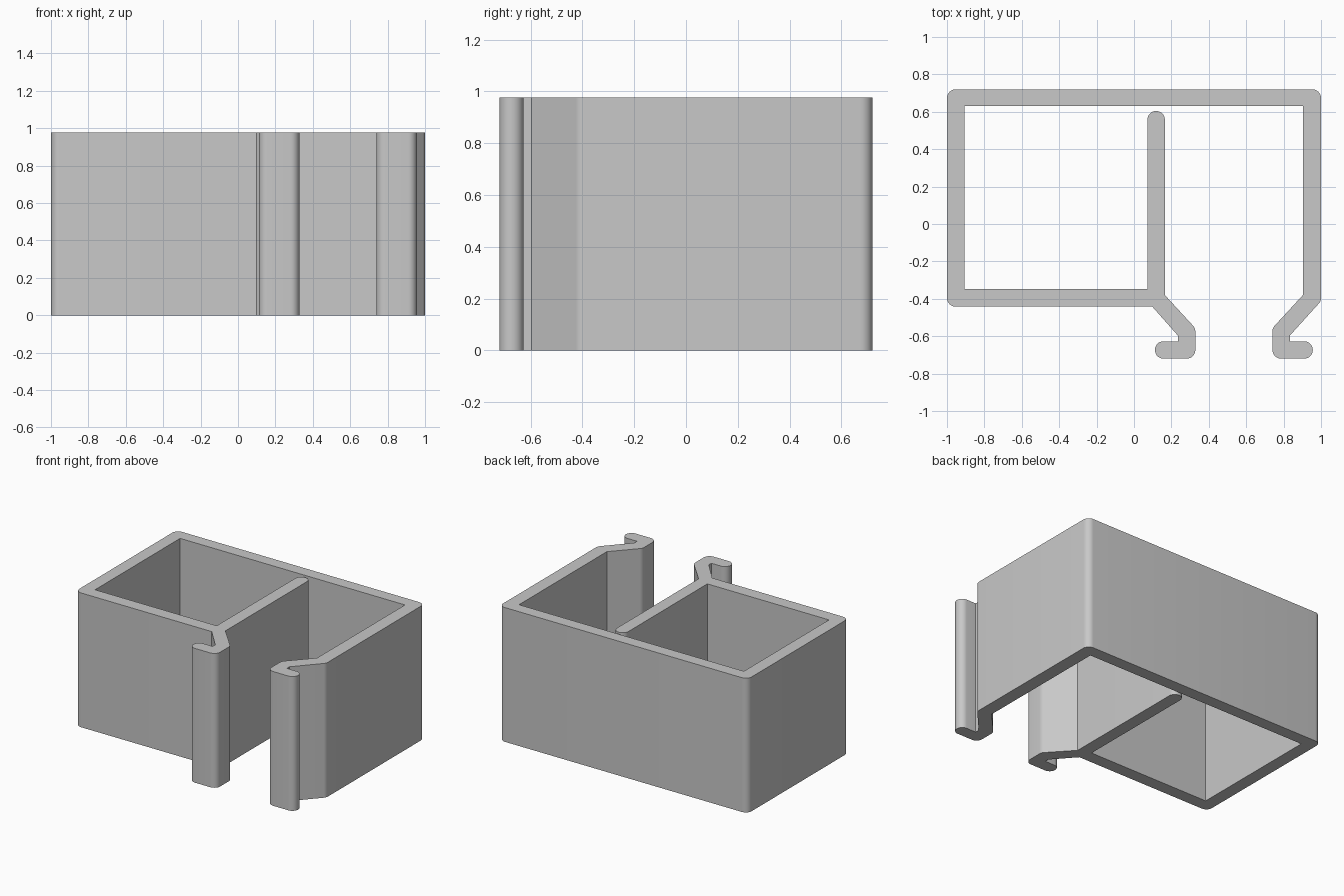
import bpy, bmesh, math
from mathutils import Vector

cube = bpy.data.objects.get("Cube")
if cube:
    bpy.data.objects.remove(cube, do_unlink=True)

HEIGHT = 0.977
R = 0.047     # outer corner radius
TIP = 0.046   # half wall thickness, for rounded wall ends

grey = bpy.data.materials.new("light_grey_plastic")
grey.use_nodes = True
colour = (0.58, 0.58, 0.58, 1)
grey.diffuse_color = colour
grey.node_tree.nodes["Principled BSDF"].inputs["Base Color"].default_value = colour


def fillet(prev, corner, nxt, radius, steps=8):
    """Points of an arc that rounds one corner of the outline."""
    a, b = (prev - corner).normalized(), (nxt - corner).normalized()
    half = a.angle(b) / 2
    centre = corner + (a + b).normalized() * (radius / math.sin(half))
    trim = radius / math.tan(half)
    start = (corner + a * trim - centre).normalized()
    end = (corner + b * trim - centre).normalized()
    return [centre + start.slerp(end, i / steps) * radius
            for i in range(steps + 1)]


def rounded(outline):
    pts = []
    for i, (x, y, r) in enumerate(outline):
        corner = Vector((x, y))
        if r:
            prev = Vector(outline[i - 1][:2])
            nxt = Vector(outline[(i + 1) % len(outline)][:2])
            pts += fillet(prev, corner, nxt, r)
        else:
            pts.append(corner)
    return pts


# Hooked clip leg: inner bend, hook and outer bend, on the divider side
MID = 0.534   # mirror line between the two legs
leg = [(0.235, -0.597, 0), (0.235, -0.627, 0),
       (0.112, -0.627, TIP), (0.112, -0.72, TIP),
       (0.328, -0.72, R), (0.328, -0.557, R), (0.165, -0.38, 0)]
mirrored_leg = [(2 * MID - x, y, r) for x, y, r in reversed(leg)]

# Whole wall section, walked counter-clockwise from the back left corner
outline = [(-1, 0.72, R), (-1, -0.442, R), (0.098, -0.442, 0)]
outline += leg
outline += [(0.165, 0.604, TIP), (0.072, 0.604, TIP), (0.072, -0.348, 0),
            (-0.907, -0.348, 0), (-0.907, 0.63, 0), (0.903, 0.63, 0)]
outline += mirrored_leg
outline += [(1, -0.412, R), (1, 0.72, R)]

# Extrude the section into the clip
bm = bmesh.new()
base = bm.faces.new([bm.verts.new((p.x, p.y, 0)) for p in rounded(outline)])
top = bmesh.ops.extrude_face_region(bm, geom=[base], use_keep_orig=True)["geom"]
bmesh.ops.translate(bm, vec=(0, 0, HEIGHT),
                    verts=[v for v in top if isinstance(v, bmesh.types.BMVert)])
bmesh.ops.recalc_face_normals(bm, faces=bm.faces)
mesh = bpy.data.meshes.new("box_clip")
bm.to_mesh(mesh)
bm.free()
mesh.materials.append(grey)

clip = bpy.data.objects.new("box_clip", mesh)
bpy.context.collection.objects.link(clip)
bpy.context.view_layer.objects.active = clip
clip.select_set(True)
bpy.ops.object.shade_smooth_by_angle(angle=math.radians(30))
